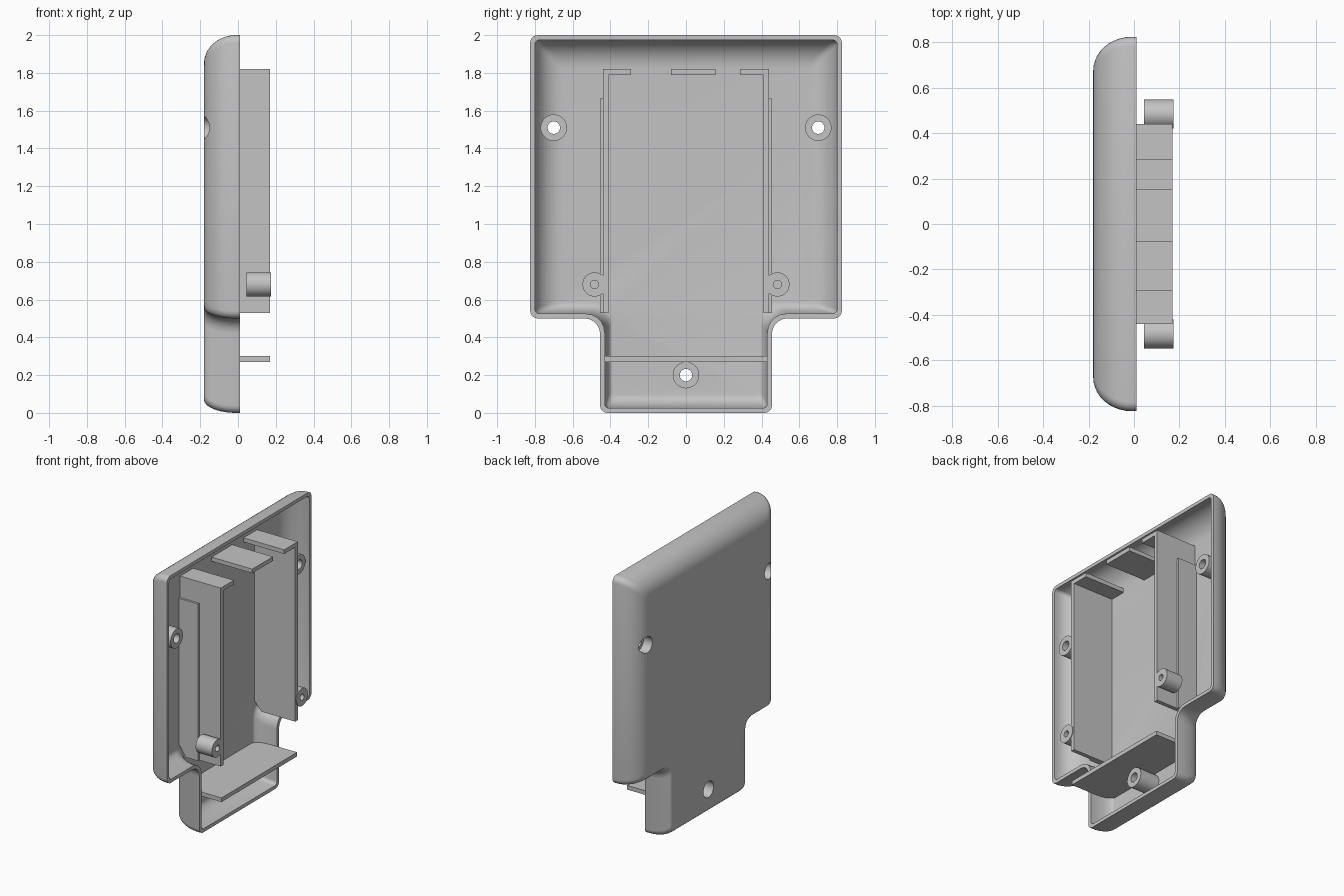
import bpy, bmesh, math
from mathutils import Vector, Matrix

if "Cube" in bpy.data.objects:
    bpy.data.objects.remove(bpy.data.objects["Cube"], do_unlink=True)

grey = bpy.data.materials.new("plain grey plastic")
grey.use_nodes = True
COLOUR = (0.55, 0.55, 0.55, 1)
grey.diffuse_color = COLOUR
grey.node_tree.nodes["Principled BSDF"].inputs["Base Color"].default_value = COLOUR

RIM, BACK = 0.01, -0.18


def make(name, bm):
    bmesh.ops.recalc_face_normals(bm, faces=bm.faces)
    mesh = bpy.data.meshes.new(name)
    bm.to_mesh(mesh)
    bm.free()
    mesh.materials.append(grey)
    obj = bpy.data.objects.new(name, mesh)
    bpy.context.collection.objects.link(obj)
    return obj


def outline(wall, k, conv_r, conc_r, steps=5):
    """T-shaped rounded outline, thinned by wall and pulled in by k on each side."""
    side = 0.825 - wall - 0.15 * k
    neck = 0.455 - wall - 0.04 * k
    top = 2 - wall - 0.15 * k
    shoulder = 0.5 + wall + 0.06 * k
    low = wall + 0.07 * k
    half = [(neck, low), (neck, shoulder), (side, shoulder), (side, top)]
    corners = [Vector(p) for p in half + [(-y, z) for y, z in reversed(half)]]
    pts = []
    for i, p in enumerate(corners):
        u = (corners[i - 1] - p).normalized()
        v = (corners[(i + 1) % len(corners)] - p).normalized()
        r = conc_r if i in (1, 6) else conv_r
        for j in range(steps + 1):
            a = math.pi / 2 * j / steps
            pts.append(p + r * (u + v) - r * (v * math.cos(a) + u * math.sin(a)))
    return pts


def loft(name, wall, start, floor, conv_r, conc_r, steps=10):
    """Solid with straight sides that round over into a flat back."""
    levels = [(start, 0)]
    for i in range(steps + 1):
        a = math.pi / 2 * i / steps
        levels.append((-0.01 + (floor + 0.01) * math.sin(a), 1 - math.cos(a)))
    bm = bmesh.new()
    rings = [[bm.verts.new((x, p.x, p.y)) for p in outline(wall, k, conv_r, conc_r)]
             for x, k in levels]
    for a, b in zip(rings, rings[1:]):
        for i in range(len(a)):
            j = (i + 1) % len(a)
            bm.faces.new((a[i], a[j], b[j], b[i]))
    bm.faces.new(rings[0])
    bm.faces.new(rings[-1])
    return make(name, bm)


def rod(name, r, x0, x1, y, z):
    bm = bmesh.new()
    bmesh.ops.create_cone(bm, cap_ends=True, segments=40, radius1=r, radius2=r, depth=x1 - x0,
                          matrix=Matrix.Translation(((x0 + x1) / 2, y, z))
                          @ Matrix.Rotation(math.pi / 2, 4, 'Y'))
    return make(name, bm)


def prism(name, profile, axis, a, b):
    """Extrude a profile along y (points x,z) or z (points x,y)."""
    bm = bmesh.new()
    place = (lambda p, t: (p[0], t, p[1])) if axis == 'y' else (lambda p, t: (p[0], p[1], t))
    face = bm.faces.new([bm.verts.new(place(p, a)) for p in profile])
    new = bmesh.ops.extrude_face_region(bm, geom=[face])["geom"]
    shift = (0, b - a, 0) if axis == 'y' else (0, 0, b - a)
    bmesh.ops.translate(bm, vec=shift, verts=[g for g in new if isinstance(g, bmesh.types.BMVert)])
    return make(name, bm)


def cut(obj, cutters):
    for c in cutters:
        mod = obj.modifiers.new("cut", 'BOOLEAN')
        mod.operation, mod.solver, mod.object = 'DIFFERENCE', 'EXACT', c
    bpy.context.view_layer.update()
    result = bpy.data.meshes.new_from_object(obj.evaluated_get(bpy.context.evaluated_depsgraph_get()))
    obj.modifiers.clear()
    obj.data = result
    for c in cutters:
        bpy.data.objects.remove(c, do_unlink=True)


def smooth(obj, degrees=35):
    for p in obj.data.polygons:
        p.use_smooth = True
    obj.data.set_sharp_from_angle(angle=math.radians(degrees))


# Shell: outer body minus a cavity that leaves the screw posts standing
screws = [(-0.7, 1.51), (0.7, 1.51), (0, 0.2)]
shell = loft("shell", 0, RIM, BACK, 0.04, 0.08)
cavity = loft("cavity", 0.025, 0.05, BACK + 0.025, 0.025, 0.1)
cut(cavity, [rod("post", 0.07, -0.3, 0, y, z) for y, z in screws])
bores = [rod("bore", 0.033, -0.3, 0.1, y, z) for y, z in screws]
sinks = [rod("sink", 0.058, -0.3, -0.11, y, z) for y, z in screws]
cut(shell, [cavity] + bores + sinks)
smooth(shell)

# Compartment walls, outer ribs and lower standoffs on both sides
FLOOR, EDGE = -0.16, 0.17
wall_profile = [(FLOOR, 0.6), (-0.1, 0.53), (EDGE, 0.53), (EDGE, 1.82), (FLOOR, 1.82)]
rib_profile = [(FLOOR, 0.62), (-0.1, 0.53), (0, 0.53), (0, 1.665), (FLOOR, 1.665)]
for s, label in ((1, "left"), (-1, "right")):
    prism(label + "_compartment_wall", wall_profile, 'y', s * 0.41, s * 0.44)
    prism(label + "_rib", rib_profile, 'y', s * 0.44, s * 0.455)
    standoff = rod(label + "_standoff", 0.064, 0.045, 0.175, s * 0.484, 0.68)
    cut(standoff, [rod("pilot", 0.022, 0.06, 0.3, s * 0.484, 0.68)])
    smooth(standoff)

# Top tabs closing the compartment
for label, y0, y1 in (("right", -0.41, -0.29), ("middle", -0.08, 0.155), ("left", 0.285, 0.41)):
    prism(label + "_top_tab", [(FLOOR, y0), (EDGE, y0), (EDGE, y1), (FLOOR, y1)], 'z', 1.79, 1.82)

# Divider across the neck, following the rounded floor
half = [(FLOOR, 0.38), (-0.11, 0.42), (-0.05, 0.432), (EDGE, 0.432)]
prism("neck_divider", half + [(x, -y) for x, y in reversed(half)], 'z', 0.27, 0.3)
